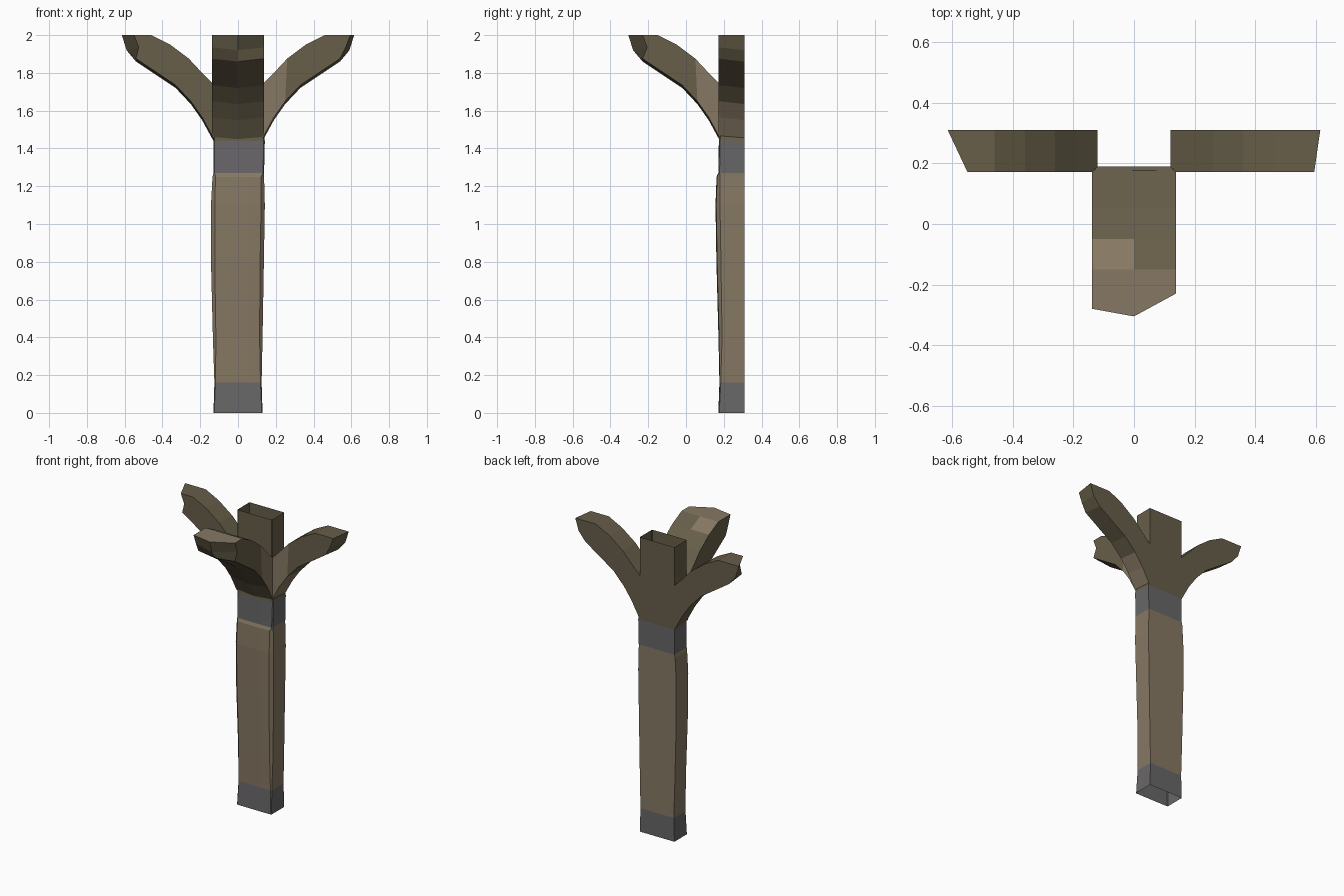
import bpy, bmesh
from mathutils import Vector

cube = bpy.data.objects.get("Cube")
if cube:
    bpy.data.objects.remove(cube)


def material(name, rgb):
    m = bpy.data.materials.new(name)
    m.use_nodes = True
    m.diffuse_color = (*rgb, 1)
    m.node_tree.nodes["Principled BSDF"].inputs["Base Color"].default_value = (*rgb, 1)
    return m


MATS = [material("light_bark", (0.24, 0.19, 0.125)),
        material("dark_bark", (0.135, 0.112, 0.067)),
        material("grey_band", (0.14, 0.135, 0.14))]
LIGHT, DARK, GREY = range(3)
BACK = 0.31      # flat rear plane of the half pillar


def finish(bm, name):
    bmesh.ops.recalc_face_normals(bm, faces=bm.faces)
    mesh = bpy.data.meshes.new(name)
    bm.to_mesh(mesh)
    bm.free()
    for m in MATS:
        mesh.materials.append(m)
    obj = bpy.data.objects.new(name, mesh)
    bpy.context.collection.objects.link(obj)


def loft(bm, rings, paint):
    """Bridge closed rings; paint(step, side) gives each face's colour."""
    rows = [[bm.verts.new(p) for p in ring] for ring in rings]
    n = len(rows[0])
    for i, (a, b) in enumerate(zip(rows, rows[1:])):
        for j in range(n):
            k = (j + 1) % n
            bm.faces.new((a[j], a[k], b[k], b[j])).material_index = paint(i, j)
    return rows


# Hollow post: z, left x, right x, front y, corner bevel
post_rows = [
    (0.00, -0.13, 0.13, 0.172, 0.004),
    (0.16, -0.125, 0.125, 0.178, 0.006),
    (0.40, -0.133, 0.13, 0.175, 0.016),
    (0.80, -0.143, 0.137, 0.165, 0.020),
    (1.10, -0.143, 0.142, 0.160, 0.020),
    (1.25, -0.135, 0.138, 0.165, 0.016),
    (1.27, -0.130, 0.138, 0.172, 0.006),
    (1.44, -0.130, 0.142, 0.175, 0.006),
    (1.50, -0.130, 0.130, 0.180, 0.004),
    (2.00, -0.130, 0.130, 0.178, 0.004)]
post_colors = [GREY] + [LIGHT] * 5 + [GREY] + [DARK] * 2


def post_ring(z, left, right, front, c):
    return [(left, BACK, z), (left, front + c, z), (left + c, front, z),
            (0.05, front - c * 0.2, z), (right - c, front, z),
            (right, front + c, z), (right, BACK, z)]


bm = bmesh.new()
loft(bm, [post_ring(*row) for row in post_rows], lambda i, j: post_colors[i])
finish(bm, "post")

# Branch side profile: upper reach, upper z, lower reach, lower z
branch_profile = [
    (0.12, 1.73, 0.13, 1.44), (0.19, 1.80, 0.19, 1.55),
    (0.26, 1.875, 0.25, 1.635), (0.36, 1.95, 0.33, 1.72),
    (0.46, 2.00, 0.54, 1.86), (0.615, 2.00, 0.59, 1.92)]


def branch(name, out, side, trims, paint):
    """Curved limb; trims maps each lateral offset to how far its tip is cut."""
    out, side = Vector(out), Vector(side)
    rings = []
    for i, (ru, zu, rl, zl) in enumerate(branch_profile):
        upper, lower = [], []
        for offset, trim in trims:
            cut = trim if i == len(branch_profile) - 1 else 0
            edge = 0.015 if offset else 0
            base = Vector((0, BACK, 0)) + side * offset
            upper.append(base + out * (ru - cut) + Vector((0, 0, zu)))
            lower.append(base + out * (rl - cut) + Vector((0, 0, zl + edge)))
        rings.append(upper + lower[::-1])
    bm = bmesh.new()
    rows = loft(bm, rings, paint)
    tip = rows[-1]
    n = len(trims)
    for j in range(n - 1):
        face = bm.faces.new((tip[j], tip[j + 1], tip[2 * n - 2 - j], tip[2 * n - 1 - j]))
        face.material_index = DARK
    finish(bm, name)


# Front limb: full width, worn light patches on top and near the post
def front_paint(i, j):
    worn_top = (i == 4 and j < 2) or (i == 3 and j == 0)
    worn_side = i in (0, 1) and j == 2
    return LIGHT if worn_top or worn_side else DARK


branch("front_branch", (0, -1, 0), (1, 0, 0),
       [(-0.138, 0.025), (0, 0), (0.138, 0.075)], front_paint)

# Side limbs: half width, flat against the rear plane
branch("left_branch", (1, 0, 0), (0, -1, 0), [(0, 0), (0.138, 0.02)],
       lambda i, j: LIGHT if i in (0, 1) and j in (1, 2) else DARK)
branch("right_branch", (-1, 0, 0), (0, -1, 0), [(0, 0), (0.138, 0.065)],
       lambda i, j: DARK)
